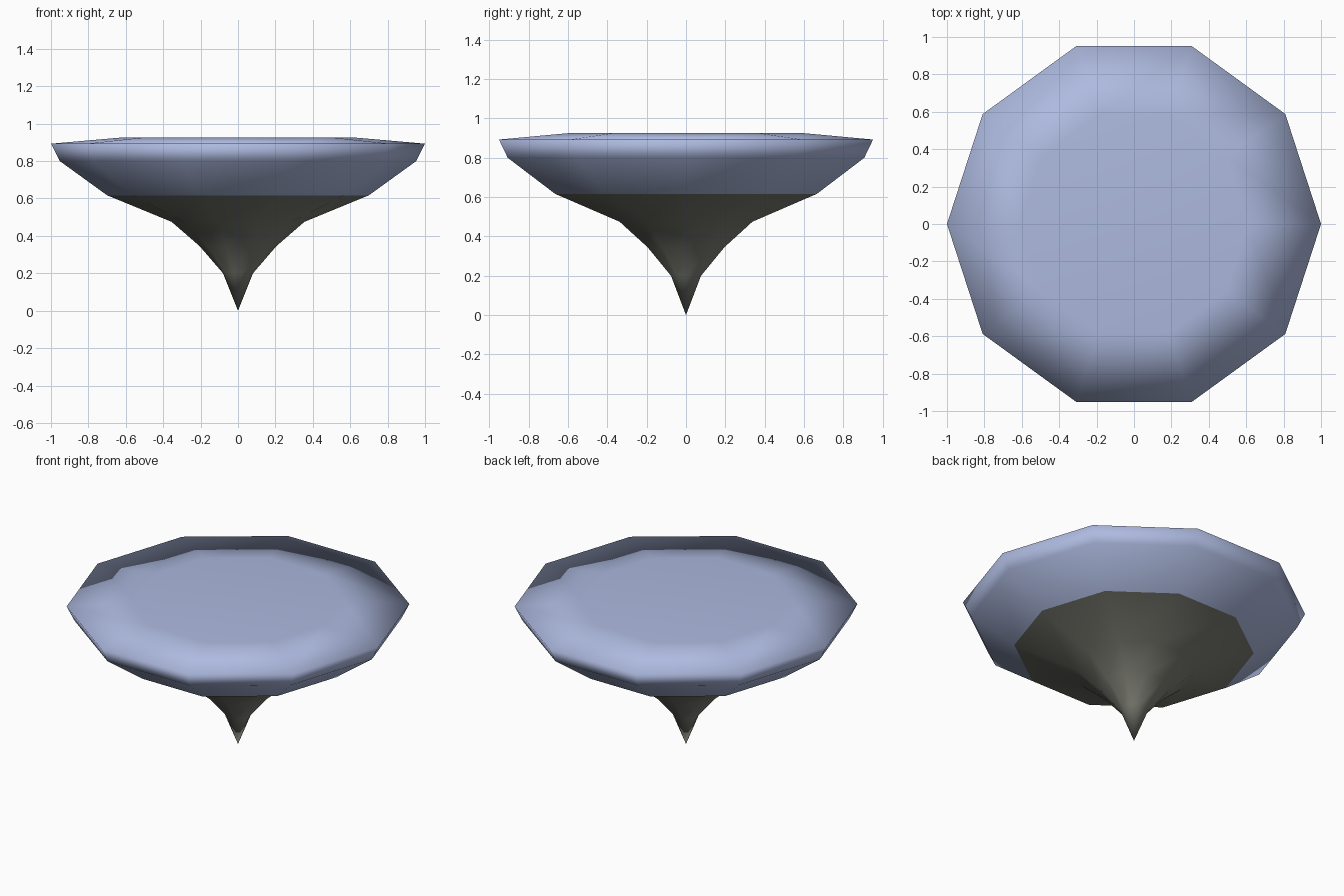
import bpy
import bmesh
from math import cos, sin, pi

SIDES = 10

if "Cube" in bpy.data.objects:
    bpy.data.objects.remove(bpy.data.objects["Cube"], do_unlink=True)


def make_material(name, colour):
    mat = bpy.data.materials.new(name)
    mat.use_nodes = True
    mat.diffuse_color = colour
    shader = next(n for n in mat.node_tree.nodes if n.type == 'BSDF_PRINCIPLED')
    shader.inputs["Base Color"].default_value = colour
    return mat


def lathe(name, profile, mat, cap_top=False):
    """Turn a (radius, height) profile, listed bottom to top, about z."""
    bm = bmesh.new()
    rings = []
    for r, z in profile:
        count = SIDES if r > 0 else 1
        rings.append([bm.verts.new((r * cos(2 * pi * i / SIDES),
                                    r * sin(2 * pi * i / SIDES), z))
                      for i in range(count)])
    for low, high in zip(rings, rings[1:]):
        for i in range(SIDES):
            j = (i + 1) % SIDES
            if len(low) == 1:
                bm.faces.new((low[0], high[j], high[i]))
            else:
                bm.faces.new((low[i], low[j], high[j], high[i]))
    if cap_top:
        bm.faces.new(rings[-1])
    for face in bm.faces:
        face.smooth = True
    mesh = bpy.data.meshes.new(name)
    bm.to_mesh(mesh)
    bm.free()
    mesh.materials.append(mat)
    obj = bpy.data.objects.new(name, mesh)
    bpy.context.collection.objects.link(obj)
    return obj


blue = make_material("pale blue", (0.42, 0.49, 0.74, 1))
grey = make_material("warm grey", (0.20, 0.20, 0.17, 1))

# Pointed underside, flaring out from the tip
lathe("pointed_base", [(0, 0), (0.08, 0.2), (0.205, 0.345),
                       (0.355, 0.475), (0.7, 0.617)], grey)

# Wide disc with a bevelled rim and flat top
lathe("top_disc", [(0.7, 0.617), (0.953, 0.8), (1, 0.893),
                   (0.61, 0.927)], blue, cap_top=True)
